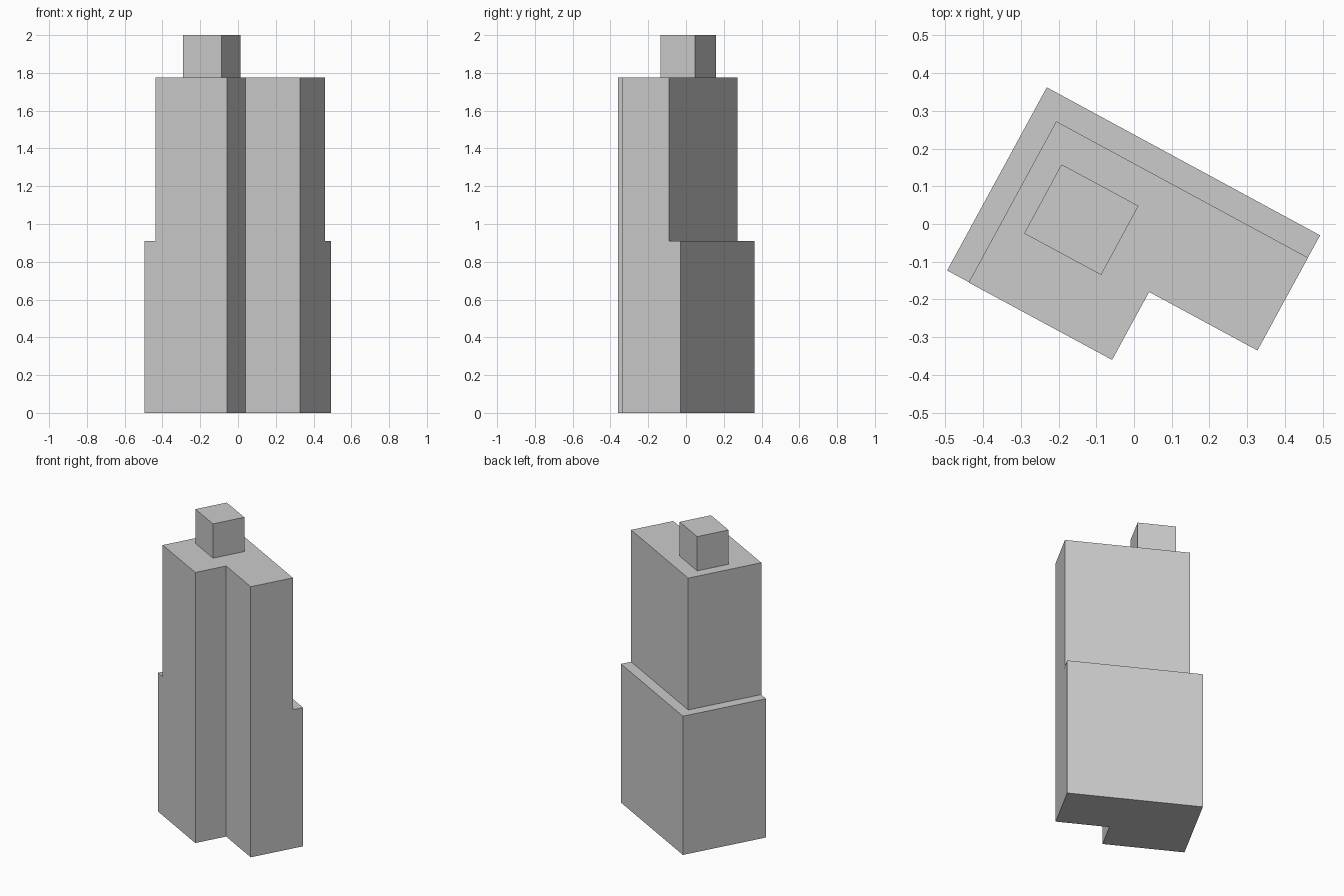
import bpy
import bmesh

cube = bpy.data.objects.get("Cube")
if cube:
    bpy.data.objects.remove(cube, do_unlink=True)

GREY = (0.6, 0.6, 0.6, 1.0)
mat = bpy.data.materials.new("plain grey")
mat.use_nodes = True
mat.diffuse_color = GREY
mat.node_tree.nodes["Principled BSDF"].inputs["Base Color"].default_value = GREY


def prism(name, outline, bottom, top):
    """Extrude a plan outline straight up between two heights."""
    bm = bmesh.new()
    base = bm.faces.new([bm.verts.new((x, y, bottom)) for x, y in outline])
    ext = bmesh.ops.extrude_face_region(bm, geom=[base], use_keep_orig=True)
    verts = [g for g in ext["geom"] if isinstance(g, bmesh.types.BMVert)]
    bmesh.ops.translate(bm, verts=verts, vec=(0, 0, top - bottom))
    bmesh.ops.recalc_face_normals(bm, faces=bm.faces)
    mesh = bpy.data.meshes.new(name)
    bm.to_mesh(mesh)
    bm.free()
    mesh.materials.append(mat)
    obj = bpy.data.objects.new(name, mesh)
    bpy.context.collection.objects.link(obj)
    return obj


# Notched street front shared by both storeys
front = [(-0.058, -0.36), (0.04, -0.18), (0.327, -0.335)]

# Lower block, and the upper block set back at the sides and rear
prism("lower_block",
      [(-0.495, -0.123)] + front + [(0.493, -0.03), (-0.231, 0.362)], 0, 0.91)
prism("upper_block",
      [(-0.438, -0.155)] + front + [(0.461, -0.089), (-0.206, 0.272)], 0.91, 1.775)

# Rooftop plant room
prism("roof_box",
      [(-0.291, -0.025), (-0.087, -0.135), (0.012, 0.048), (-0.192, 0.158)], 1.775, 2)
